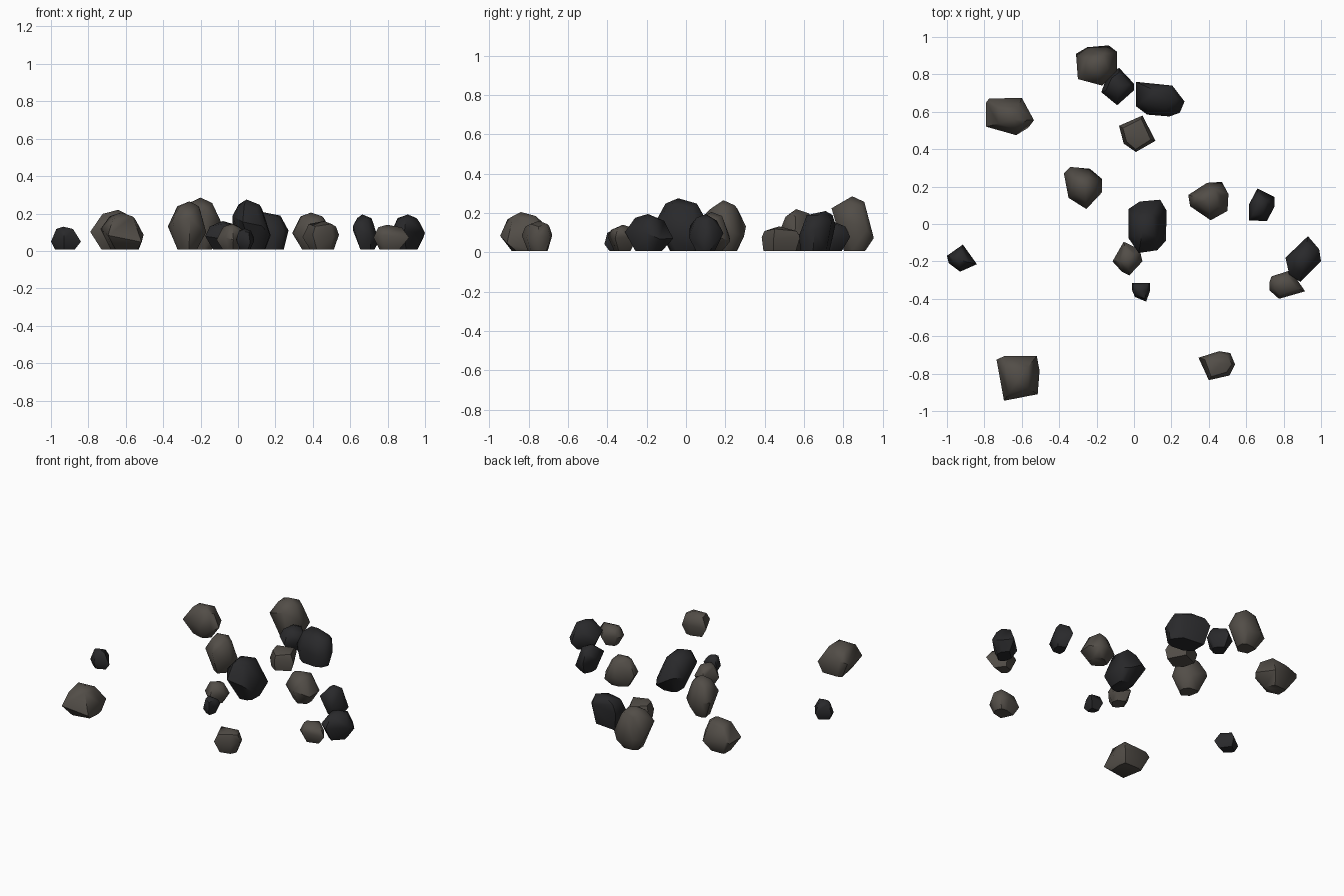
import bpy
import bmesh
import math
from mathutils import Vector

default_cube = bpy.data.objects.get("Cube")
if default_cube:
    bpy.data.objects.remove(default_cube, do_unlink=True)


def make_material(name, colour):
    material = bpy.data.materials.new(name)
    material.use_nodes = True
    material.diffuse_color = colour
    material.node_tree.nodes["Principled BSDF"].inputs["Base Color"].default_value = colour
    return material


BROWN = make_material("warm grey stone", (0.085, 0.075, 0.064, 1))
BLACK = make_material("charcoal stone", (0.022, 0.022, 0.024, 1))


def rock(name, material, height, outline, girdle=.45, slope=(0, 0),
         foot=.55, lean=(0, 0), crown=.6, peak=None):
    """Convex stone: small foot, widest tilted girdle, shoulder and a peak."""
    ring = [Vector(point) for point in outline]
    centre = sum(ring, Vector((0, 0))) / len(ring)
    peak = Vector(peak) if peak else centre
    tilt = Vector(slope)
    base = centre + Vector(lean)
    bm = bmesh.new()

    def add(flat, z):
        bm.verts.new((flat.x, flat.y, z))

    for index, point in enumerate(ring):
        stagger = .04 if index % 2 else -.04
        add(base.lerp(point, foot), 0.007)
        add(point, height * (girdle + stagger) + tilt.dot(point - centre))
        add(peak.lerp(point, crown + stagger), height * (.86 - stagger))
    add(peak, height)

    # Wrap the rings in a hull and merge its flat facets
    hull = bmesh.ops.convex_hull(bm, input=bm.verts)
    spare = {item for item in hull["geom_interior"] + hull["geom_unused"]
             if isinstance(item, bmesh.types.BMVert)}
    bmesh.ops.delete(bm, geom=list(spare), context="VERTS")
    bmesh.ops.dissolve_limit(bm, angle_limit=math.radians(3),
                             verts=bm.verts, edges=bm.edges)
    bmesh.ops.recalc_face_normals(bm, faces=bm.faces)

    mesh = bpy.data.meshes.new(name)
    bm.to_mesh(mesh)
    bm.free()
    mesh.materials.append(material)
    stone = bpy.data.objects.new(name, mesh)
    bpy.context.collection.objects.link(stone)
    rocks.append(stone)


rocks = []

# Cluster at the back
rock("tall_back_rock", BROWN, .285,
     [(-.31, .91), (-.25, .945), (-.135, .955), (-.09, .92), (-.09, .82), (-.17, .74), (-.3, .775)],
     girdle=.48, slope=(0, -.6), foot=.5, peak=(-.2, .845))
rock("back_wedge_rock", BLACK, .16,
     [(-.14, .8), (-.08, .835), (0, .75), (0, .715), (-.09, .635), (-.175, .705)], crown=.7)
rock("long_back_rock", BLACK, .21,
     [(.01, .76), (.205, .74), (.27, .655), (.245, .595), (.19, .575), (.07, .585), (.01, .63)],
     girdle=.55, slope=(0, .3), foot=.8, lean=(0, -.04), crown=.75, peak=(.12, .71))
rock("square_back_rock", BROWN, .132,
     [(-.08, .525), (.045, .58), (.115, .445), (.01, .385), (-.055, .43)],
     girdle=.55, foot=.85, lean=(0, -.03), crown=.8)
rock("right_back_rock", BROWN, .22,
     [(-.79, .65), (-.775, .67), (-.6, .675), (-.535, .555), (-.565, .515), (-.63, .475), (-.79, .52)],
     girdle=.45, slope=(-.1, 0), foot=.5, peak=(-.64, .56))

# Stones around the middle
rock("right_middle_rock", BROWN, .265,
     [(-.375, .27), (-.34, .305), (-.235, .295), (-.17, .24), (-.17, .17), (-.255, .08), (-.35, .14)],
     girdle=.48, slope=(-.3, -.3), foot=.5, peak=(-.26, .19))
rock("large_centre_rock", BLACK, .275,
     [(-.03, .08), (.03, .12), (.14, .13), (.175, .07), (.17, -.09), (.125, -.14), (.025, -.155),
      (-.03, -.075)],
     girdle=.45, slope=(-.4, -.15), foot=.5, lean=(.04, 0), peak=(.045, -.04))
rock("left_middle_rock", BROWN, .205,
     [(.29, .155), (.39, .22), (.47, .225), (.505, .16), (.5, .07), (.41, .02), (.3, .095)],
     girdle=.43, slope=(-.15, -.15), peak=(.39, .13))
rock("left_narrow_rock", BLACK, .195,
     [(.615, .105), (.66, .19), (.75, .145), (.75, .09), (.71, .015), (.615, .02)],
     slope=(-.45, -.1), lean=(.02, 0), peak=(.665, .1))
rock("small_centre_rock", BROWN, .145,
     [(-.115, -.2), (-.055, -.095), (.03, -.135), (.045, -.2), (-.025, -.275), (-.065, -.255)],
     foot=.6)
rock("pebble", BLACK, .12,
     [(-.01, -.315), (.085, -.315), (.085, -.36), (.065, -.415), (.005, -.39), (-.01, -.355)],
     slope=(0, .3), crown=.7)

# Outer stones at the sides
rock("left_edge_rock", BLACK, .195,
     [(.81, -.18), (.93, -.065), (.99, -.135), (1, -.2), (.89, -.31), (.83, -.27)],
     slope=(0, -.2))
rock("left_low_rock", BROWN, .14,
     [(.725, -.31), (.735, -.28), (.83, -.25), (.87, -.295), (.915, -.36), (.775, -.4), (.725, -.355)],
     girdle=.55, crown=.7)
rock("right_edge_rock", BLACK, .13,
     [(-1, -.17), (-.915, -.11), (-.84, -.215), (-.93, -.255), (-.99, -.21)],
     girdle=.42, foot=.65)

# Stones at the front
rock("front_right_rock", BROWN, .205,
     [(-.735, -.725), (-.69, -.705), (-.52, -.705), (-.505, -.785), (-.515, -.91), (-.695, -.945)],
     girdle=.45, slope=(-.15, .2), foot=.65, lean=(.03, .02), peak=(-.625, -.84))
rock("front_left_rock", BROWN, .16,
     [(.345, -.715), (.455, -.68), (.515, -.69), (.54, -.75), (.51, -.81), (.4, -.835)],
     girdle=.5, foot=.65, crown=.75)

# Soft facets with the strong ridges kept sharp
bpy.ops.object.select_all(action="DESELECT")
for stone in rocks:
    stone.select_set(True)
bpy.context.view_layer.objects.active = rocks[0]
bpy.ops.object.shade_smooth_by_angle(angle=math.radians(50))
